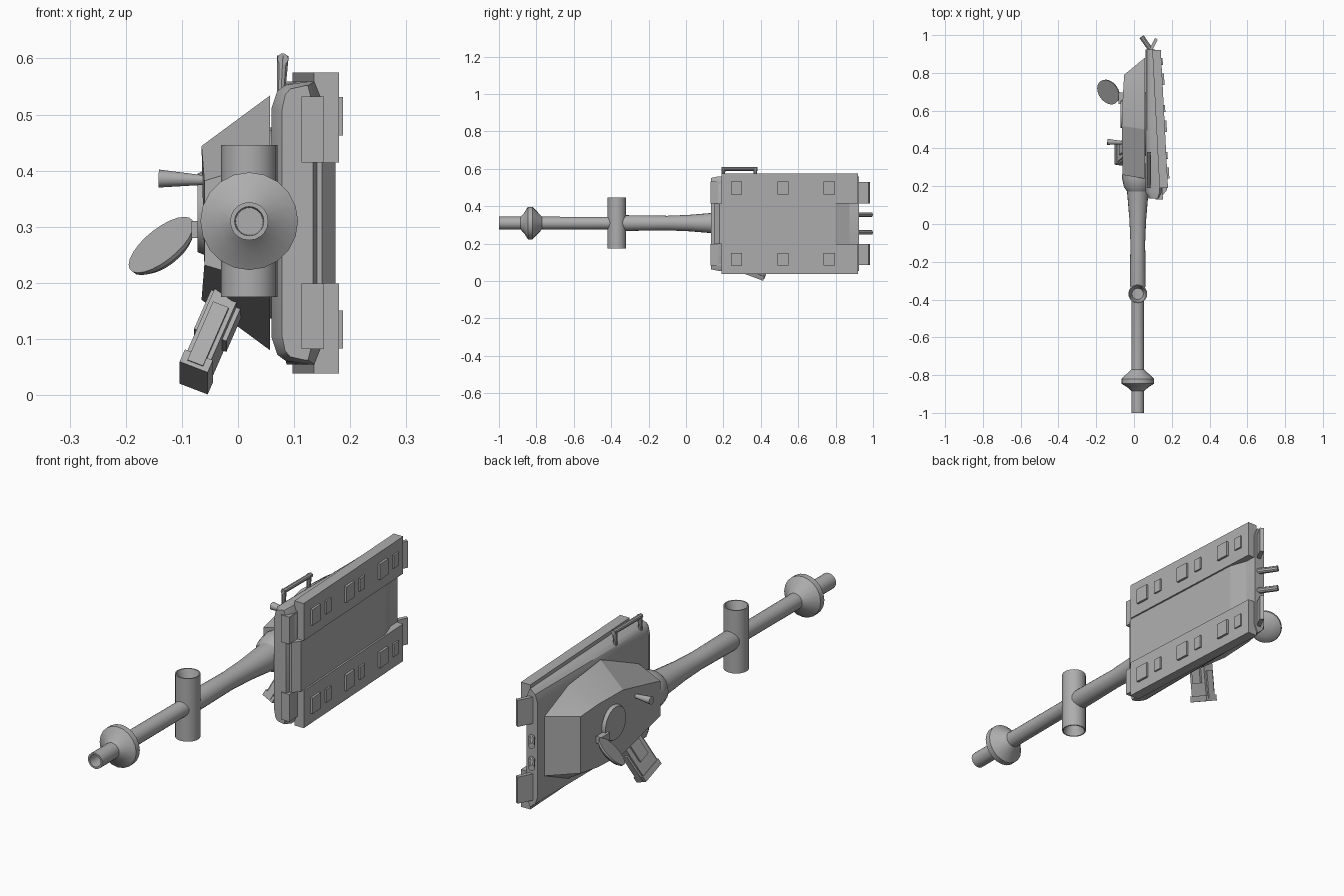
import bpy, bmesh, math
from mathutils import Vector, Matrix

if "Cube" in bpy.data.objects:
    bpy.data.objects.remove(bpy.data.objects["Cube"])

grey = bpy.data.materials.new("armour_grey")
grey.diffuse_color = (0.42, 0.42, 0.42, 1)
grey.use_nodes = True
grey.node_tree.nodes["Principled BSDF"].inputs["Base Color"].default_value = grey.diffuse_color
ZC = 0.307          # mid-plane of the vehicle, which lies on its side
TILT = -0.052       # hull slope in x per unit y


def finish(name, bm, angle=35):
    bmesh.ops.recalc_face_normals(bm, faces=bm.faces)
    me = bpy.data.meshes.new(name)
    bm.to_mesh(me)
    bm.free()
    me.materials.append(grey)
    ob = bpy.data.objects.new(name, me)
    bpy.context.collection.objects.link(ob)
    bpy.ops.object.select_all(action='DESELECT')
    ob.select_set(True)
    bpy.context.view_layer.objects.active = ob
    bpy.ops.object.shade_smooth_by_angle(angle=math.radians(angle))
    return ob


def loft(name, rings, closed=False, angle=35):
    """Bridge equal-length rings; cap the ends unless the loop is closed."""
    bm = bmesh.new()
    vs = [[bm.verts.new(p) for p in r] for r in rings]
    n = len(vs[0])
    pairs = list(zip(vs, vs[1:])) + ([(vs[-1], vs[0])] if closed else [])
    for a, b in pairs:
        for i in range(n):
            j = (i + 1) % n
            bm.faces.new((a[i], a[j], b[j], b[i]))
    if not closed:
        bm.faces.new(vs[0])
        bm.faces.new(vs[-1])
    return finish(name, bm, angle)


def lathe(name, profile, origin, axis, seg=20, closed=False, angle=35):
    """Revolve (distance, radius) pairs about an axis."""
    q = Vector(axis).to_track_quat('Z', 'Y')
    rings = [[Vector(origin) + q @ Vector((r * math.cos(t), r * math.sin(t), d))
              for t in (2 * math.pi * i / seg for i in range(seg))] for d, r in profile]
    return loft(name, rings, closed, angle)


def rod(name, a, b, r1, r2=None, seg=10):
    d = Vector(b) - Vector(a)
    return lathe(name, [(0, r1), (d.length, r2 or r1)], a, d, seg)


def box(name, centre, size, mat=Matrix.Identity(3)):
    bm = bmesh.new()
    bmesh.ops.create_cube(bm, size=1)
    for v in bm.verts:
        v.co = Vector(centre) + mat @ Vector(c * s for c, s in zip(v.co, size))
    return finish(name, bm)


def sheared_box(name, x0, x1, y0, y1, z0, z1):
    """Box whose x follows the slope of the hull (x given at y = 0.19)."""
    rings = []
    for y in (y0, y1):
        s = TILT * (y - 0.19)
        rings.append([(x0 + s, y, z0), (x1 + s, y, z0), (x1 + s, y, z1), (x0 + s, y, z1)])
    return loft(name, rings)


# Gun barrel with flared collar and hollow muzzle
lathe("gun_barrel", [(-0.9, 0.024), (-1, 0.026), (-1, 0.034), (-0.885, 0.034), (-0.865, 0.055),
                     (-0.845, 0.087), (-0.82, 0.087), (-0.77, 0.034), (-0.37, 0.033),
                     (-0.32, 0.042), (-0.1, 0.039), (0.02, 0.044), (0.15, 0.055), (0.2, 0.06)],
      (0.02, 0, 0.31), (0, 1, 0))
lathe("gun_mantlet", [(0.17, 0.055), (0.195, 0.073), (0.24, 0.083), (0.32, 0.08)],
      (0.02, 0, 0.31), (0, 1, 0))

# Open-ended tube crossing the barrel
lathe("cross_tube", [(-0.09, 0.03), (-0.135, 0.045), (-0.135, 0.05), (0.136, 0.05),
                     (0.136, 0.045), (0.09, 0.03)], (0.02, -0.37, 0.31), (0, 0, 1))

# Turret: wide base outline lofted to a narrow roof
base = [(0.24, 0.11), (0.5, 0.227), (0.72, 0.2), (0.88, 0.128)]
roof = [(0.26, 0.075), (0.52, 0.137), (0.68, 0.135), (0.79, 0.122)]


def outline(half, xs):
    side = [(x, y, ZC + h) for x, (y, h) in zip(xs, half)]
    return side + [(x, y, 2 * ZC - z) for x, y, z in reversed(side)]


loft("turret", [outline(base, [0.057] * 4), outline(roof, [-0.06, -0.065, -0.059, -0.052])],
     angle=15)
lathe("turret_ring", [(0, 0.17), (0.03, 0.17)], (0.045, 0.53, ZC), (1, 0, 0), 24)

# Roof hatch rim, hinge and open domed lid
lathe("hatch_rim", [(0, 0.076), (0.014, 0.07)], (-0.058, 0.58, 0.325), (-1, 0, 0.0), 24)
box("hatch_hinge", (-0.071, 0.665, 0.295), (0.024, 0.06, 0.03))
lathe("hatch_lid", [(0, 0.071), (0.008, 0.069), (0.018, 0.055), (0.026, 0.032), (0.029, 0.006)],
      (-0.137, 0.698, 0.268), (0.577, 0.4, -0.71), 24)

# Roof periscope
rod("periscope", (-0.055, 0.43, 0.383), (-0.141, 0.435, 0.386), 0.008, 0.016, 12)

# Slanted box launcher hanging from the turret flank
down = Vector((-0.38, -0.325, -0.866)).normalized()
across = Vector((0, 1, -0.375))
across = (across - down * across.dot(down)).normalized()
out = down.cross(across).normalized()
M = Matrix((out, across, down)).transposed()
mid = Vector((-0.042, 0.395, 0.115))
box("launcher_body", mid, (0.046, 0.1, 0.19), M)
for s in (-1, 1):
    box("launcher_panel", mid + M @ Vector((s * 0.025, 0, -0.02)), (0.012, 0.055, 0.08), M)
    box("launcher_rail", mid + M @ Vector((0, s * 0.05, 0.03)), (0.03, 0.018, 0.12), M)
box("launcher_cap", mid + M @ Vector((0, 0, 0.085)), (0.054, 0.112, 0.025), M)

# Upper hull with chamfered sides and narrowed nose
section = [(0.06, 0.205), (0.07, 0.235), (0.085, 0.246), (0.125, 0.252), (0.135, 0.252),
           (0.15, 0.215)]
rings = []
for y, k, pinch in ((0.135, 0.97, 0.6), (0.17, 1, 1), (0.55, 1, 1), (0.925, 1, 1)):
    half = []
    for x, h in section:
        if x > 0.1:
            x += TILT * (y - 0.19)
        half.append((0.105 + (x - 0.105) * pinch, y, ZC + h * k))
    rings.append(half + [(x, y, 2 * ZC - z) for x, y, z in reversed(half)])
loft("upper_hull", rings)

# Belly with sloped nose and rear
belly = []
for y, x in ((0.15, 0.15), (0.18, 0.174), (0.46, 0.158), (0.8, 0.141), (0.9, 0.105)):
    belly.append([(0.09, y, ZC - 0.108), (x, y, ZC - 0.108), (x, y, ZC + 0.108),
                  (0.09, y, ZC + 0.108)])
loft("belly", belly, angle=12)

# Track units on both sides, with raised links and rear flaps
for s in (-1, 1):
    zs = sorted((ZC + s * 0.108, ZC + s * 0.268))
    sheared_box("track_unit", 0.135, 0.18, 0.19, 0.92, *zs)
    zn = sorted((ZC + s * 0.108, ZC + s * 0.225))
    sheared_box("track_nose", 0.11, 0.15, 0.13, 0.2, *zn)
    zl = ZC + s * 0.19
    for i in range(3):
        y = 0.27 + 0.248 * i
        sheared_box("track_link", 0.17, 0.19, y - 0.03, y + 0.03, zl - 0.034, zl + 0.034)
        sheared_box("track_small_link", 0.17, 0.187, y + 0.075, y + 0.112,
                    zl - 0.028, zl + 0.028)
    z0, z1 = sorted((ZC + s * 0.108, ZC + s * 0.222))
    loft("rear_flap", [[(0.078, 0.92, z), (0.094, 0.912, z), (0.126, 0.976, z),
                        (0.112, 0.985, z)] for z in (z0, z1)])

# Rear exhaust pipes
for z in (0.26, 0.355):
    rod("exhaust_pipe", (0.095, 0.91, z), (0.07, 0.95, z), 0.013)
    rod("exhaust_tip", (0.072, 0.945, z), (0.04, 0.992, z), 0.013)

# Grab rail on the upper flank
for y in (0.2, 0.37):
    rod("rail_post", (0.076, y, 0.525), (0.08, y, 0.605), 0.007, 0.011)
rod("grab_rail", (0.08, 0.19, 0.599), (0.08, 0.382, 0.599), 0.01)
